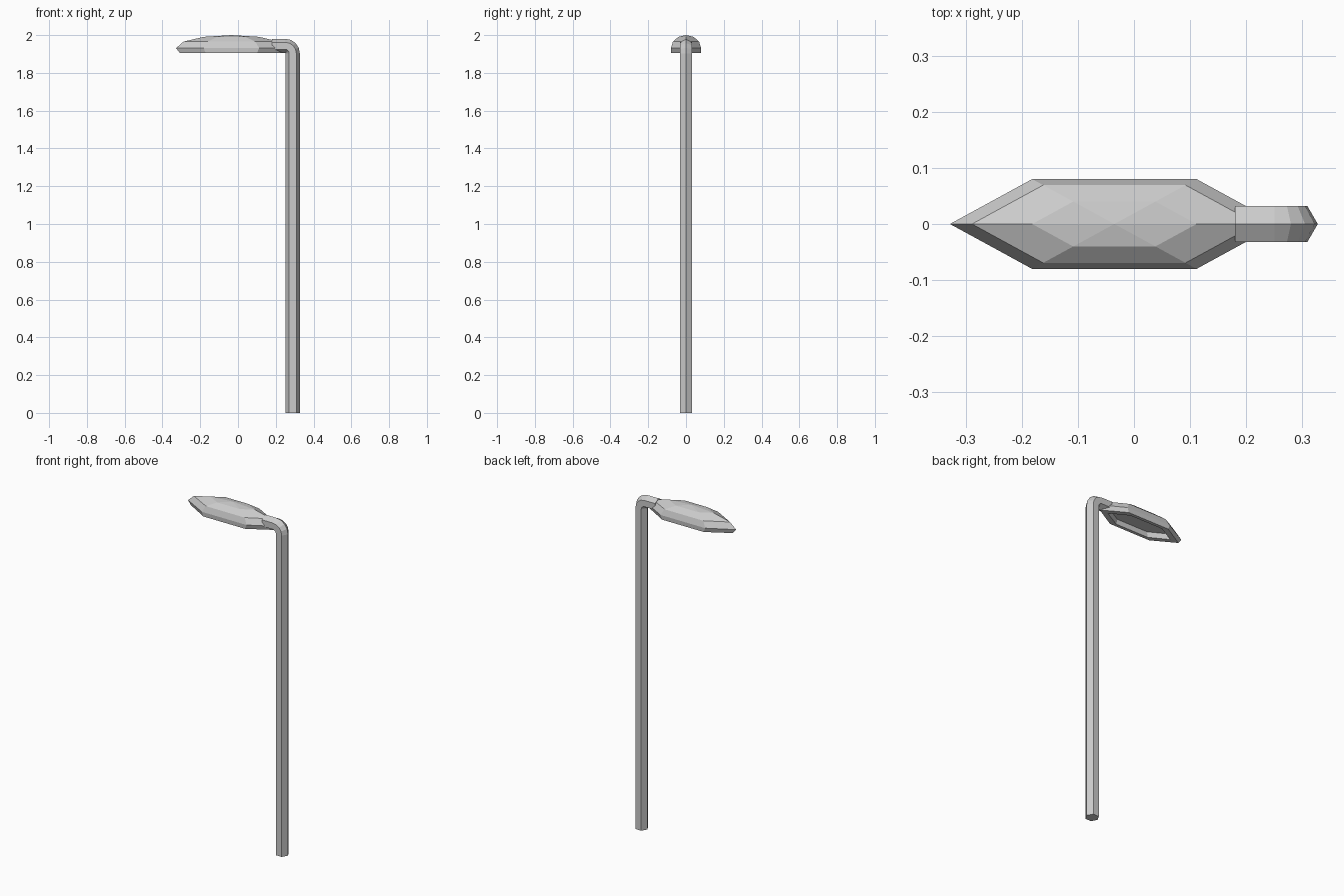
import bpy, bmesh, math
from mathutils import Vector

if "Cube" in bpy.data.objects:
    bpy.data.objects.remove(bpy.data.objects["Cube"])


def loft(name, rings, cap_start=None, cap_end=None):
    """Skin equal-sized rings; caps are None, 'face' or an apex point."""
    bm = bmesh.new()
    loops = [[bm.verts.new(p) for p in r] for r in rings]
    n = len(loops[0])
    for a, b in zip(loops, loops[1:]):
        for i in range(n):
            bm.faces.new((a[i], a[(i + 1) % n], b[(i + 1) % n], b[i]))
    for loop, cap in ((loops[0], cap_start), (loops[-1], cap_end)):
        if cap == 'face':
            bm.faces.new(loop)
        elif cap is not None:
            tip = bm.verts.new(cap)
            for i in range(n):
                bm.faces.new((loop[i], loop[(i + 1) % n], tip))
    bmesh.ops.recalc_face_normals(bm, faces=bm.faces[:])
    mesh = bpy.data.meshes.new(name)
    bm.to_mesh(mesh)
    bm.free()
    obj = bpy.data.objects.new(name, mesh)
    bpy.context.collection.objects.link(obj)
    return obj


# Pole: hexagonal tube swept up, round the bend and along the arm
R, BEND, CX, CZ = 0.0375, 0.04, 0.25, 1.903


def hex_section(centre, outward):
    return [centre + outward * R * math.cos(math.radians(60 * i))
            + Vector((0, R * math.sin(math.radians(60 * i)), 0)) for i in range(6)]


sections = [hex_section(Vector((CX + BEND, 0, 0)), Vector((1, 0, 0)))]
STEPS = 4
for s in range(STEPS + 1):
    a = math.pi / 2 * s / STEPS
    out = Vector((math.cos(a), 0, math.sin(a)))
    sections.append(hex_section(Vector((CX, 0, CZ)) + out * BEND, out))
sections.append(hex_section(Vector((0.18, 0, CZ + BEND)), Vector((0, 0, 1))))
loft("pole_and_arm", sections, 'face', 'face')

# Lamp head: stretched six-sided dome with a lower lip and a recessed underside
HX, HZ, LX, LY, H = -0.035, 1.931, 0.293, 0.0924, 0.069


def head_ring(scale, z):
    return [Vector((HX + LX * scale * math.cos(math.radians(60 * i)),
                    LY * scale * math.sin(math.radians(60 * i)), z)) for i in range(6)]


head = [head_ring(0.70, 1.935), head_ring(0.74, 1.905), head_ring(0.93, 1.905)]
for deg in (0, 30, 60):
    a = math.radians(deg)
    head.append(head_ring(math.cos(a), HZ + H * math.sin(a)))
# Lip keeps almost the full width along the straight sides
for p in head[2]:
    p.y *= 1.05
loft("lamp_head", head, 'face', Vector((HX, 0, HZ + H)))
